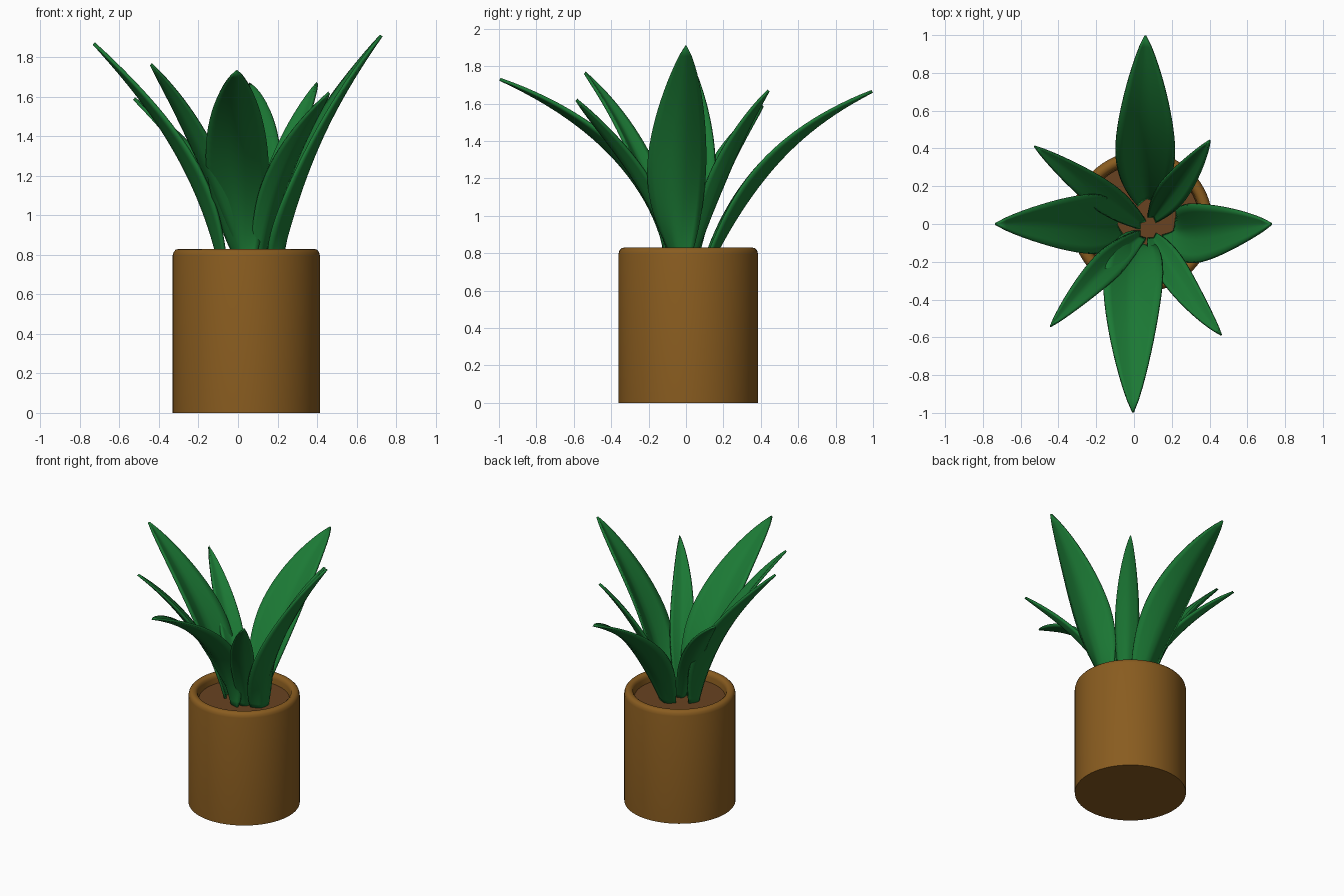
import bpy, bmesh, math
from mathutils import Vector

if "Cube" in bpy.data.objects:
    bpy.data.objects.remove(bpy.data.objects["Cube"])


def material(name, rgb):
    m = bpy.data.materials.new(name)
    m.diffuse_color = (*rgb, 1)
    m.use_nodes = True
    m.node_tree.nodes["Principled BSDF"].inputs["Base Color"].default_value = m.diffuse_color
    return m


CLAY = material("clay", (0.25, 0.107, 0.014))
SOIL = material("soil", (0.14, 0.055, 0.015))
GREEN = material("leaf_green", (0.011, 0.19, 0.035))
CX, CY = 0.042, 0.012


def finish(bm, name, mat, angle=60):
    bmesh.ops.recalc_face_normals(bm, faces=bm.faces)
    me = bpy.data.meshes.new(name)
    bm.to_mesh(me)
    bm.free()
    ob = bpy.data.objects.new(name, me)
    bpy.context.collection.objects.link(ob)
    me.materials.append(mat)
    bpy.ops.object.select_all(action='DESELECT')
    ob.select_set(True)
    bpy.context.view_layer.objects.active = ob
    bpy.ops.object.shade_smooth_by_angle(angle=math.radians(angle))
    return ob


def lathe(name, profile, mat, steps=64):
    bm = bmesh.new()
    vs = [bm.verts.new((r, 0, z)) for r, z in profile]
    es = [bm.edges.new(p) for p in zip(vs, vs[1:])]
    bmesh.ops.spin(bm, geom=vs + es, cent=(0, 0, 0), axis=(0, 0, 1),
                   angle=math.tau, steps=steps)
    bmesh.ops.remove_doubles(bm, verts=bm.verts, dist=1e-5)
    bmesh.ops.translate(bm, verts=bm.verts, vec=(CX, CY, 0))
    return finish(bm, name, mat)


# Pot with rounded rim, and the soil inside it
lathe("pot", [(0, 0), (0.373, 0), (0.373, 0.795), (0.368, 0.814), (0.357, 0.826),
              (0.343, 0.83), (0.328, 0.827), (0.316, 0.817), (0.311, 0.80),
              (0.303, 0.72), (0, 0.72)], CLAY)
lathe("soil", [(0, 0.765), (0.305, 0.765)], SOIL)


def spine(pts, t):
    # Smooth cubic through four points
    out = Vector()
    for i, p in enumerate(pts):
        k = 1.0
        for j in range(4):
            if j != i:
                k *= (3 * t - j) / (i - j)
        out += k * Vector(p)
    return out


def leaf(name, pts, half_width, rows=24, cols=8):
    bm = bmesh.new()
    grid = []
    for r in range(rows + 1):
        t = r / rows
        c = spine(pts, t)
        tan = (spine(pts, t + 0.01) - spine(pts, t - 0.01)).normalized()
        side = tan.cross(Vector((0, 0, 1))).normalized()
        up = side.cross(tan)
        # Narrow base, widest near the middle, rounded tip
        if t < 0.45:
            w = 0.36 + 0.64 * math.sin(t / 0.45 * math.pi / 2)
        else:
            w = max(1 - ((t - 0.45) / 0.55) ** 1.75, 0.005) ** 0.8
        w *= half_width
        row = []
        for k in range(cols + 1):
            u = 2 * k / cols - 1
            cup = w * 0.4 * (abs(u) ** 1.3 - 0.4) * (1.4 - 0.8 * t)
            row.append(bm.verts.new(c + side * w * u + up * cup))
        grid.append(row)
    for a, b in zip(grid, grid[1:]):
        for k in range(cols):
            bm.faces.new((a[k], a[k + 1], b[k + 1], b[k]))
    ob = finish(bm, name, GREEN)
    mod = ob.modifiers.new("thickness", 'SOLIDIFY')
    mod.thickness = 0.016
    mod.offset = 0


# Four broad leaves
BIG = {
    "front": [(0.03, -0.09, 0.75), (0.0, -0.22, 1.14), (-0.01, -0.53, 1.47), (-0.005, -0.995, 1.73)],
    "back": [(0.07, 0.12, 0.75), (0.06, 0.33, 1.13), (0.06, 0.61, 1.43), (0.06, 0.995, 1.665)],
    "right": [(0.20, -0.03, 0.75), (0.29, -0.05, 1.13), (0.46, -0.03, 1.51), (0.725, 0, 1.91)],
    "left": [(-0.08, 0, 0.75), (-0.19, 0, 1.13), (-0.40, 0, 1.49), (-0.73, 0, 1.87)],
}
# Four narrow leaves on the diagonals
SMALL = {
    "front_left": [(0.04, -0.06, 0.75), (-0.10, -0.18, 1.13), (-0.25, -0.33, 1.46), (-0.44, -0.54, 1.765)],
    "front_right": [(0.10, -0.07, 0.75), (0.17, -0.19, 1.08), (0.29, -0.37, 1.36), (0.46, -0.585, 1.62)],
    "back_right": [(0.10, 0.03, 0.75), (0.18, 0.14, 1.09), (0.28, 0.27, 1.39), (0.40, 0.44, 1.67)],
    "back_left": [(0.04, 0.0, 0.75), (-0.11, 0.11, 1.08), (-0.29, 0.24, 1.35), (-0.525, 0.41, 1.59)],
}
for key, pts in BIG.items():
    leaf(key + "_leaf", pts, 0.155)
for key, pts in SMALL.items():
    leaf(key + "_leaf", pts, 0.078)
